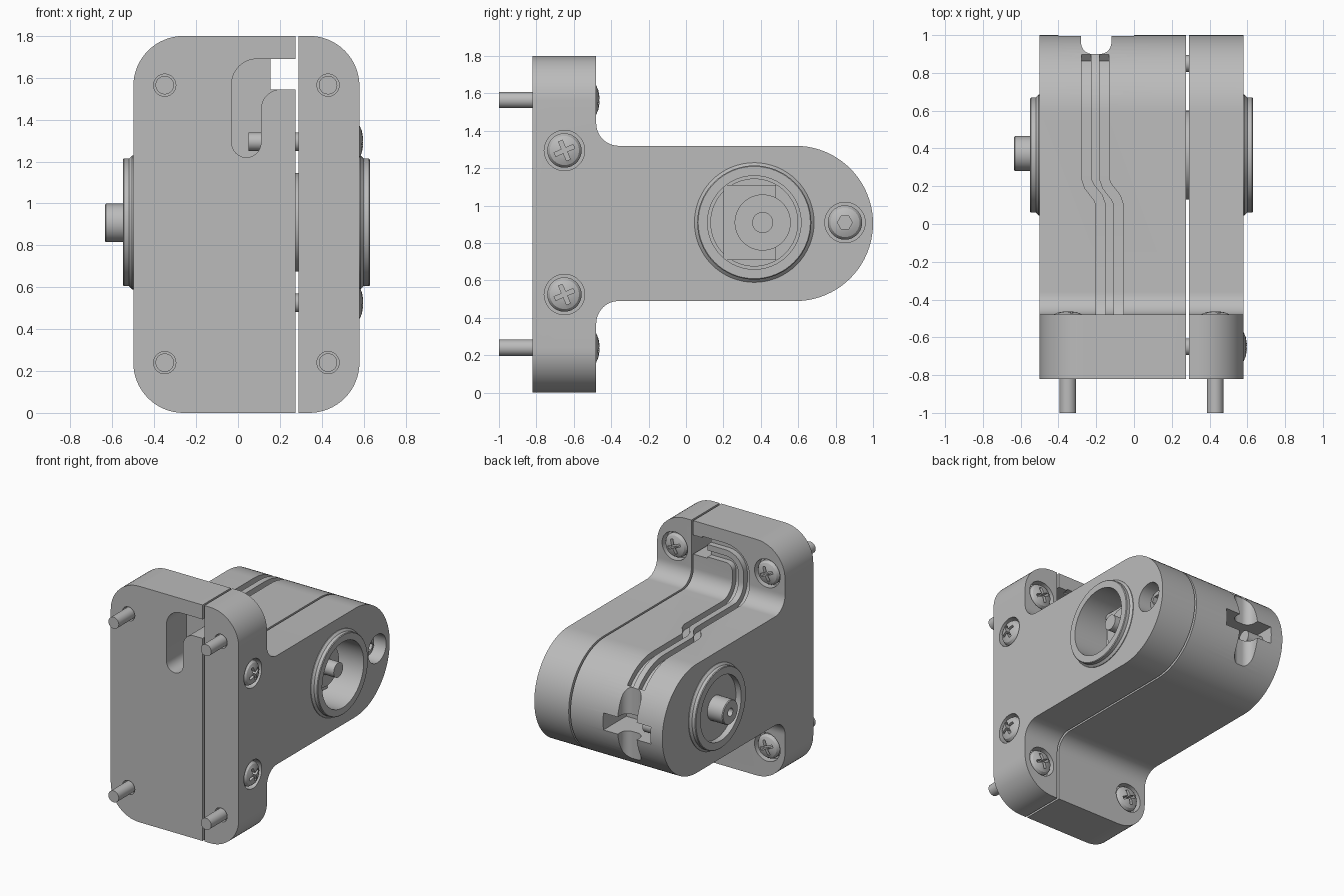
import bpy, bmesh
from math import cos, sin, pi, radians
from mathutils import Vector

cube = bpy.data.objects.get("Cube")
if cube:
    bpy.data.objects.remove(cube, do_unlink=True)

grey = bpy.data.materials.new("plain_grey")
grey.use_nodes = True
COLOR = (0.5, 0.5, 0.5, 1)
grey.diffuse_color = COLOR
grey.node_tree.nodes["Principled BSDF"].inputs["Base Color"].default_value = COLOR
parts = []


def finish(name, bm):
    bmesh.ops.recalc_face_normals(bm, faces=bm.faces)
    me = bpy.data.meshes.new(name)
    bm.to_mesh(me)
    bm.free()
    me.materials.append(grey)
    ob = bpy.data.objects.new(name, me)
    bpy.context.collection.objects.link(ob)
    parts.append(ob)
    return ob


def arc(cx, cy, r, a0, a1, n=12):
    return [(cx + r * cos(a0 + (a1 - a0) * i / n), cy + r * sin(a0 + (a1 - a0) * i / n))
            for i in range(n + 1)]


def rounded(x0, x1, y0, y1, r, n=12):
    return (arc(x1 - r, y1 - r, r, 0, pi / 2, n) + arc(x0 + r, y1 - r, r, pi / 2, pi, n)
            + arc(x0 + r, y0 + r, r, pi, 1.5 * pi, n) + arc(x1 - r, y0 + r, r, 1.5 * pi, 2 * pi, n))


def prism(name, pts, axis, a, b):
    """Extrude a flat outline along one axis from a to b."""
    def place(p, t):
        return {"X": (t, p[0], p[1]), "Y": (p[0], t, p[1]), "Z": (p[0], p[1], t)}[axis]
    bm = bmesh.new()
    low = [bm.verts.new(place(p, a)) for p in pts]
    high = [bm.verts.new(place(p, b)) for p in pts]
    bm.faces.new(low)
    bm.faces.new(high)
    for i in range(len(pts)):
        j = (i + 1) % len(pts)
        bm.faces.new((low[i], low[j], high[j], high[i]))
    return finish(name, bm)


def box(name, x, y, z):
    return prism(name, [(x[0], y[0]), (x[1], y[0]), (x[1], y[1]), (x[0], y[1])], "Z", *z)


def lathe(name, prof, loc, axis, n=48):
    """Turn a (radius, height) profile around an axis; both ends are capped."""
    rot = Vector(axis).to_track_quat("Z", "Y")
    bm = bmesh.new()
    rings = [[bm.verts.new(rot @ Vector((r * cos(2 * pi * i / n), r * sin(2 * pi * i / n), h))
                           + Vector(loc)) for i in range(n)] for r, h in prof]
    for p, q in zip(rings, rings[1:]):
        for i in range(n):
            j = (i + 1) % n
            bm.faces.new((p[i], p[j], q[j], q[i]))
    bm.faces.new(rings[0])
    bm.faces.new(rings[-1])
    return finish(name, bm)


def rod(name, r, h0, h1, loc, axis, n=48):
    return lathe(name, [(r, h0), (r, h1)], loc, axis, n)


def cut(ob, tool, op="DIFFERENCE"):
    mod = ob.modifiers.new("cut", "BOOLEAN")
    mod.operation, mod.object, mod.solver = op, tool, "EXACT"
    dg = bpy.context.evaluated_depsgraph_get()
    old, new = ob.data, bpy.data.meshes.new_from_object(ob.evaluated_get(dg))
    ob.modifiers.clear()
    ob.data = new
    bpy.data.meshes.remove(old)
    parts.remove(tool)
    bpy.data.objects.remove(tool, do_unlink=True)


def groove(o):
    """Cable groove cutter swept along the arm top and up the flange."""
    path = []
    for y, z in arc(0.585, 0.905, 0.415, 0.72, pi / 2, 14):
        path.append((Vector((-0.205 + o, y, z)), Vector((0, y - 0.585, z - 0.905))))
    up, back = Vector((0, 0, 1)), Vector((0, 1, 0))
    for x, y in [(-0.205, 0.24), (-0.19, 0.2), (-0.143, 0.14), (-0.128, 0.1)]:
        path.append((Vector((x + o, y, 1.32)), up))
    for y, z in arc(-0.36, 1.44, 0.12, 1.5 * pi, pi, 8):
        path.append((Vector((-0.128 + o, y, z)), Vector((0, -0.36 - y, 1.44 - z))))
    for x, z in arc(0, 1.5, 0.128 - o, pi, pi / 2, 8):
        path.append((Vector((x, -0.48, z)), back))
    path.append((Vector((0.2, -0.48, path[-1][0].z)), back))
    bm = bmesh.new()
    rings = []
    for i, (p, nrm) in enumerate(path):
        nrm = nrm.normalized()
        t = path[min(i + 1, len(path) - 1)][0] - path[max(i - 1, 0)][0]
        w = t.cross(nrm).normalized() * 0.025
        d = nrm * 0.045
        rings.append([bm.verts.new(p + v) for v in (w + d, w - d, -w - d, d - w)])
    for p, q in zip(rings, rings[1:]):
        for i in range(4):
            j = (i + 1) % 4
            bm.faces.new((p[i], p[j], q[j], q[i]))
    bm.faces.new(rings[0])
    bm.faces.new(rings[-1])
    return finish("groove_cutter", bm)


def screw(name, body, loc, axis, length, hexagon=False, sink=0.0):
    """Counterbore the body, then add a domed screw with a cross or hex socket."""
    cut(body, rod("bore", 0.108, -0.06 - sink, 0.1, loc, axis))
    head = lathe(name, [(0.044, -length), (0.044, -0.07 - sink), (0.092, -0.07 - sink),
                        (0.092, -0.02 - sink), (0.078, 0.0 - sink), (0.05, 0.012 - sink),
                        (0.02, 0.017 - sink)], loc, axis, 32)
    if hexagon:
        cut(head, rod("hex", 0.04, -0.035 - sink, 0.1, loc, axis, 6))
    else:
        rot = Vector(axis).to_track_quat("Z", "Y")
        for turn in (0.4, 0.4 + pi / 2):
            slot = box("slot", (-0.055, 0.055), (-0.011, 0.011), (-0.03, 0.1))
            for v in slot.data.vertices:
                x, y, z = v.co
                v.co = rot @ Vector((x * cos(turn) - y * sin(turn),
                                     x * sin(turn) + y * cos(turn), z)) + Vector(loc)
            cut(head, slot)


# Housing halves: side outline, trimmed by the rounded flange outline
side = ([(-0.82, 0), (-0.48, 0)] + arc(-0.36, 0.37, 0.12, pi, pi / 2)
        + arc(0.585, 0.905, 0.415, -pi / 2, pi / 2, 40)
        + arc(-0.36, 1.44, 0.12, 1.5 * pi, pi) + [(-0.48, 1.8), (-0.82, 1.8)])
main = prism("main_housing", side, "X", -0.5, 0.275)
cover = prism("side_cover", side, "X", 0.29, 0.58)
for half in (main, cover):
    cut(half, prism("trim", rounded(-0.5, 0.58, 0, 1.8, 0.24, 16), "Y", -1.2, 1.2), "INTERSECT")

# Cable channel in the front and its window through the flange
channel = (arc(0.04, 1.29, 0.07, pi, 2 * pi) + arc(0.205, 1.45, 0.095, pi, pi / 2)
           + [(0.3, 1.545), (0.3, 1.69)] + arc(0.09, 1.57, 0.12, pi / 2, pi))
cut(main, prism("channel", channel, "Y", -0.9, -0.58))
cut(main, box("window", (0.155, 0.3), (-0.7, -0.4), (1.545, 1.69)))
for offset in (-0.0475, 0.0475):
    cut(main, groove(offset))

# Cross-shaped opening in the rounded end
cut(main, prism("end_notch", rounded(-0.28, -0.12, 0.9, 1.2, 0.06), "Z", 0.5, 1.3))
cut(main, box("end_slot", (-0.4, 0.0), (0.72, 1.1), (0.84, 0.97)))
rod("inner_pin", 0.05, -0.42, -0.27, (0, 0.86, 0.9), (1, 0, 0))

# Bearing boss with output axle on the main housing
HUB = (0, 0.365, 0.91)
boss = lathe("axle_boss", [(0.32, 0.45), (0.32, 0.505), (0.305, 0.52), (0.305, 0.545),
                           (0.3, 0.55)], HUB, (-1, 0, 0), 64)
cut(boss, rod("boss_bore", 0.245, 0.505, 0.7, HUB, (-1, 0, 0), 64))
AXLE = (0, 0.373, 0.907)
axle = lathe("output_axle", [(0.092, 0.45), (0.092, 0.63), (0.087, 0.636)], AXLE, (-1, 0, 0))
cut(axle, rod("axle_bore", 0.03, 0.56, 0.7, AXLE, (-1, 0, 0)))

# Open boss on the cover with the drive unit inside
cut(cover, rod("cover_bore", 0.25, 0.2, 0.8, HUB, (1, 0, 0), 64))
ring = lathe("cover_boss", [(0.32, 0.5), (0.32, 0.585), (0.305, 0.6), (0.305, 0.625),
                            (0.3, 0.63)], HUB, (1, 0, 0), 64)
cut(ring, rod("ring_bore", 0.25, 0.4, 0.8, HUB, (1, 0, 0), 64))
rod("drive_body", 0.235, 0.2, 0.36, HUB, (1, 0, 0), 64)
box("drive_block", (0.3, 0.42), (0.2, 0.48), (0.71, 1.11))
rod("drive_collar", 0.15, 0.3, 0.46, (0, 0.41, 0.91), (1, 0, 0))
rod("drive_shaft", 0.056, 0.4, 0.56, (0, 0.41, 0.91), (1, 0, 0))

# Mounting screws through the flange, tips showing at the front
for x, body in ((-0.35, main), (0.43, cover)):
    for level, z in (("lower", 0.24), ("upper", 1.565)):
        cut(body, rod("tip_gap", 0.053, -0.4, -0.3, (x, -0.48, z), (0, 1, 0)))
        screw(level + "_mounting_screw", body, (x, -0.48, z), (0, 1, 0), 0.52)

# Cover screws and the socket screw near the rounded end
for level, z in (("lower", 0.525), ("upper", 1.295)):
    screw(level + "_cover_screw", cover, (0.58, -0.65, z), (1, 0, 0), 0.53)
screw("socket_screw", cover, (0.58, 0.85, 0.91), (1, 0, 0), 0.5, True, 0.08)

bpy.ops.object.select_all(action="DESELECT")
for ob in parts:
    ob.select_set(True)
bpy.context.view_layer.objects.active = main
bpy.ops.object.shade_smooth_by_angle(angle=radians(30))
